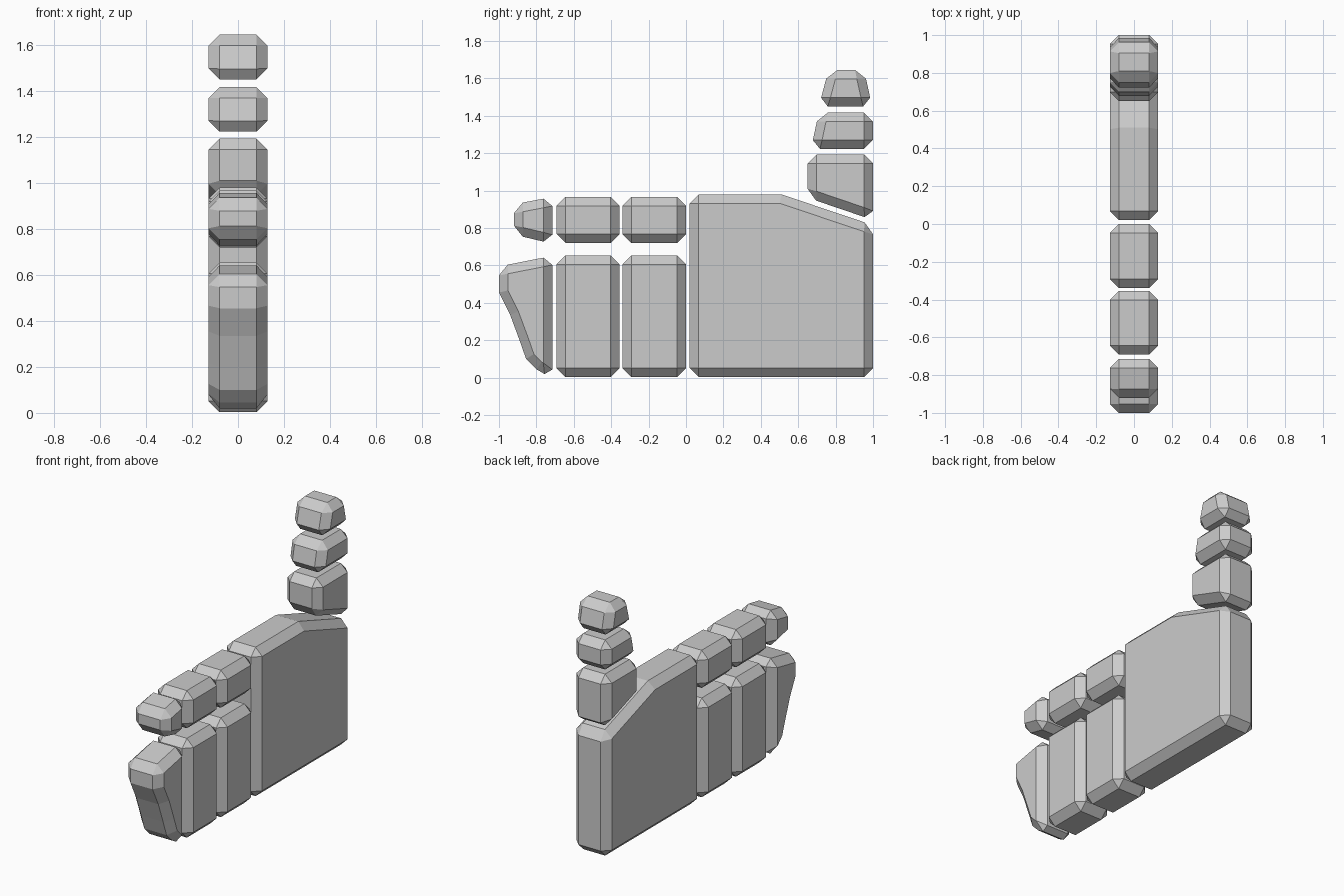
import bpy
import bmesh

if "Cube" in bpy.data.objects:
    bpy.data.objects.remove(bpy.data.objects["Cube"])

HALF = 0.128   # half thickness in x
BEVEL = 0.048  # chamfer width

grey = bpy.data.materials.new("light_grey")
grey.diffuse_color = (0.6, 0.6, 0.6, 1)
grey.use_nodes = True
grey.node_tree.nodes["Principled BSDF"].inputs["Base Color"].default_value = grey.diffuse_color


def slab(name, profile):
    """Extrude a (y, z) outline across x and chamfer its sharp edges."""
    bm = bmesh.new()
    face = bm.faces.new([bm.verts.new((-HALF, y, z)) for y, z in profile])
    ext = bmesh.ops.extrude_face_region(bm, geom=[face], use_keep_orig=True)
    moved = [g for g in ext["geom"] if isinstance(g, bmesh.types.BMVert)]
    bmesh.ops.translate(bm, verts=moved, vec=(2 * HALF, 0, 0))
    bmesh.ops.recalc_face_normals(bm, faces=bm.faces[:])
    mesh = bpy.data.meshes.new(name)
    bm.to_mesh(mesh)
    bm.free()
    mesh.materials.append(grey)
    obj = bpy.data.objects.new(name, mesh)
    bpy.context.collection.objects.link(obj)
    mod = obj.modifiers.new("chamfer", 'BEVEL')
    mod.width = BEVEL
    mod.segments = 1
    mod.limit_method = 'ANGLE'
    mod.angle_limit = 0.5236
    mod.use_clamp_overlap = False
    return obj


def box(name, y0, y1, z0, z1):
    return slab(name, [(y0, z0), (y1, z0), (y1, z1), (y0, z1)])


# Palm with sloped shoulder under the thumb
slab("palm", [(0.02, 0.003), (1, 0.003), (1, 0.815), (0.51, 0.98), (0.02, 0.98)])

# Straight finger segments: one slim upper row, one tall lower row
for i, (y0, y1) in enumerate([(-0.34, 0.0), (-0.692, -0.355)], 1):
    box(f"upper_finger_segment_{i}", y0, y1, 0.72, 0.967)
    box(f"lower_finger_segment_{i}", y0, y1, 0.003, 0.654)

# Finger tips
slab("upper_finger_tip",
     [(-0.715, 0.716), (-0.715, 0.966), (-0.92, 0.927), (-0.92, 0.765)])
slab("lower_finger_tip",
     [(-0.715, -0.005), (-0.715, 0.651), (-1, 0.595), (-1, 0.455),
      (-0.94, 0.335), (-0.89, 0.2), (-0.855, 0.1), (-0.8, 0.045)])

# Thumb, bottom to top
slab("thumb_base", [(0.65, 0.962), (1, 0.843), (1, 1.193), (0.65, 1.193)])
slab("thumb_middle", [(0.668, 1.223), (1, 1.223), (1, 1.417), (0.71, 1.417)])
slab("thumb_tip", [(0.71, 1.45), (0.995, 1.45), (0.952, 1.645), (0.762, 1.645)])
